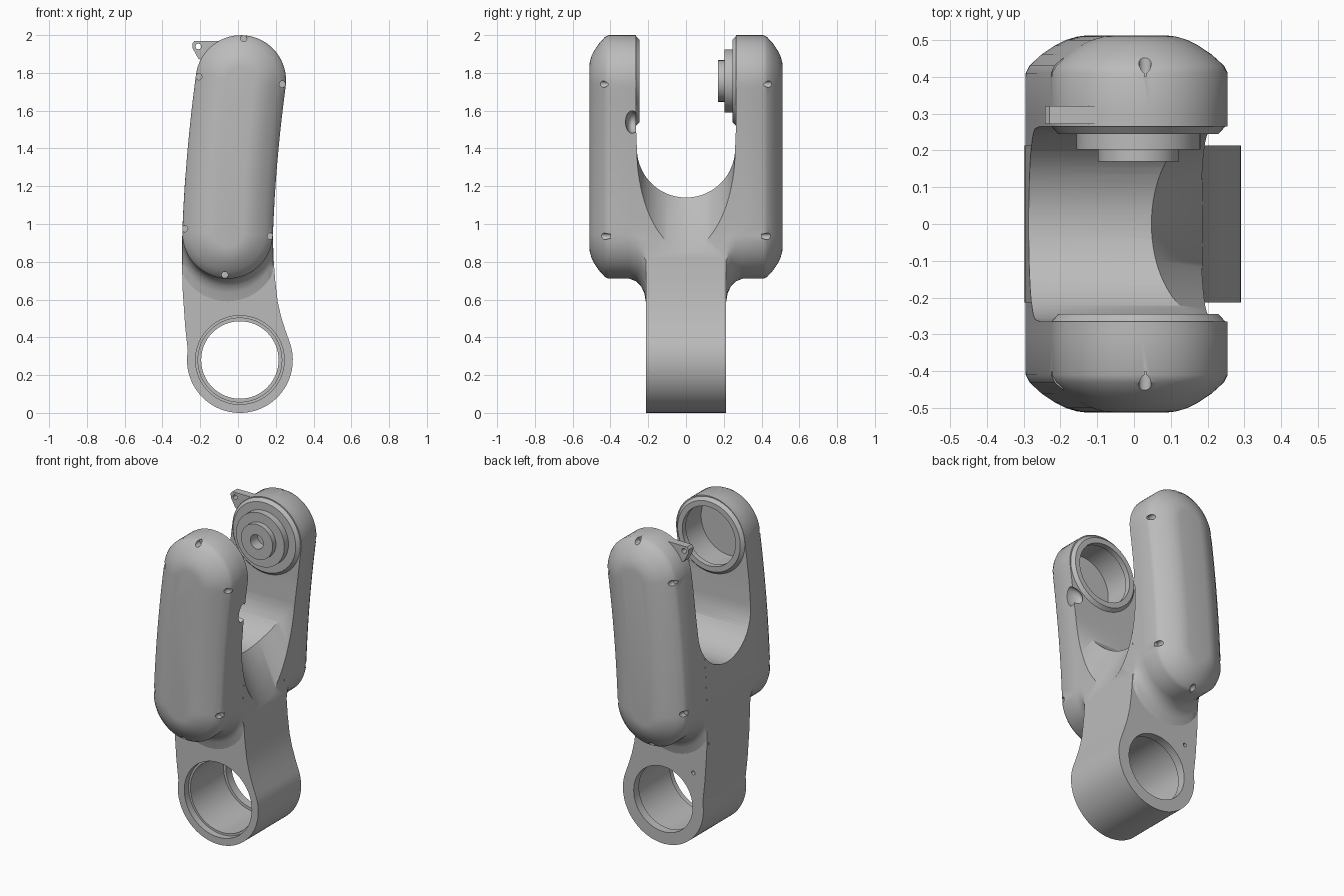
import bpy, bmesh
from math import sin, cos, pi, radians
from mathutils import Matrix, Vector

cube = bpy.data.objects.get("Cube")
if cube:
    bpy.data.objects.remove(cube)

grey = bpy.data.materials.new("cast_grey")
grey.use_nodes = True
colour = (0.5, 0.5, 0.5, 1)
grey.diffuse_color = colour
grey.node_tree.nodes["Principled BSDF"].inputs["Base Color"].default_value = colour

HUB = (0.012, 1.757)      # upper pivot, x and z
RING = (0.01, 0.28)       # lower pivot, x and z
POD_R = 0.24


def finish(bm, name):
    bmesh.ops.recalc_face_normals(bm, faces=bm.faces)
    mesh = bpy.data.meshes.new(name)
    bm.to_mesh(mesh)
    bm.free()
    obj = bpy.data.objects.new(name, mesh)
    bpy.context.collection.objects.link(obj)
    mesh.materials.append(grey)
    return obj


def loft(name, rings, closed=False):
    """Skin equal-length rings of points; cap the ends unless closed."""
    bm = bmesh.new()
    loops = [[bm.verts.new(p) for p in ring] for ring in rings]
    n = len(loops[0])
    pairs = list(zip(loops, loops[1:]))
    if closed:
        pairs.append((loops[-1], loops[0]))
    for a, b in pairs:
        for i in range(n):
            j = (i + 1) % n
            bm.faces.new((a[i], a[j], b[j], b[i]))
    if not closed:
        bm.faces.new(loops[0])
        bm.faces.new(loops[-1])
    return finish(bm, name)


def lathe(name, centre, profile, closed=False, n=64):
    """Turn (radius, y) pairs about an axis along y."""
    cx, cz = centre
    rings = [[(cx + r * cos(2 * pi * i / n), y, cz + r * sin(2 * pi * i / n))
              for i in range(n)] for r, y in profile]
    return loft(name, rings, closed)


def extrude(name, outline, y0, y1):
    return loft(name, [[(x, y, z) for x, z in outline] for y in (y0, y1)])


def cut(obj, cutters):
    for cutter in cutters:
        mod = obj.modifiers.new("cut", 'BOOLEAN')
        mod.operation = 'DIFFERENCE'
        mod.solver = 'EXACT'
        mod.object = cutter
        select(obj)
        bpy.ops.object.modifier_apply(modifier=mod.name)


def select(obj):
    bpy.ops.object.select_all(action='DESELECT')
    obj.select_set(True)
    bpy.context.view_layer.objects.active = obj


def arc(c, r, a0, a1, n):
    return [(c[0] + r * cos(radians(a0 + (a1 - a0) * i / n)),
             c[1] + r * sin(radians(a0 + (a1 - a0) * i / n))) for i in range(n + 1)]


def pod_sides(r):
    """Right side, top cap and left side of the curved pod outline."""
    a, b, c = Vector((-0.055, 0.95)), Vector((-0.04, 1.35)), Vector((0.015, 1.76))
    right, left = [], []
    for i in range(15):
        t = i / 14
        p = a * (1 - t) ** 2 + b * 2 * t * (1 - t) + c * t * t
        d = ((b - a) * (1 - t) + (c - b) * t).normalized()
        right.append((p.x + r * d.y, p.y - r * d.x))
        left.append((p.x - r * d.y, p.y + r * d.x))
    return right + arc(c, r, -7, 173, 32)[1:-1] + left[::-1]


def pod_ring(y, inset):
    """Pod outline at depth y; a negative inset flares the lower end only."""
    pts = pod_sides(POD_R - 0.0005 - max(inset, 0))
    for i in range(1, 32):
        a = radians(180 + 180 * i / 32)
        r = POD_R - 0.0005 - max(inset, 0) + max(-inset, 0) * -sin(a)
        x = -0.055 + r * cos(a)
        pts.append((min(max(x, -0.295), 0.186), 0.95 + r * sin(a)))
    return [(x, y, z) for x, z in pts]


# Shared cutters: U slot between the arms and sloping scoop on one side
slot_profile = [(0.26 * cos(a), 1.4 + 0.26 * sin(a))
                for a in (pi + pi * i / 40 for i in range(41))]
slot_profile += [(0.265, 1.52), (0.265, 2.2), (-0.265, 2.2), (-0.265, 1.52)]
slot = loft("slot_cutter", [[(x, y, z) for y, z in slot_profile] for x in (-0.6, 0.6)])

bm = bmesh.new()
bmesh.ops.create_cone(bm, cap_ends=True, segments=80, radius1=0.26, radius2=0.26, depth=1.6)
tilt = Vector((0.15, 0, -0.305)).to_track_quat('Z', 'Y').to_matrix().to_4x4()
bmesh.ops.transform(bm, matrix=Matrix.Translation((0.283, 0, 1.25)) @ tilt, verts=bm.verts)
scoop = finish(bm, "scoop_cutter")

# Spine: full side outline with the lower pivot ring
outline = pod_sides(POD_R)
outline += [(-0.297, 0.8), (-0.293, 0.65), (-0.28, 0.46)]
outline += arc(RING, 0.28, 170, 380, 56)
outline += [(0.25, 0.44), (0.228, 0.51), (0.21, 0.59), (0.197, 0.7), (0.188, 0.82)]
spine = extrude("spine", outline, -0.213, 0.213)
bore = lathe("bore_cutter", RING, [(0.235, -0.3), (0.235, -0.17), (0.222, -0.17),
                                   (0.222, 0.16), (0.205, 0.16), (0.205, 0.3)])
pin_hole = lathe("pin_cutter", (-0.2, 0.5), [(0.012, 0.18), (0.012, 0.25)], n=16)
cut(spine, [slot, scoop, bore, pin_hole])
cutters = [slot, scoop, bore, pin_hole]

# Pods: rounded outer shells with a flared root blending into the spine
profile = [(0.195, -0.17), (0.213, -0.12), (0.221, -0.075), (0.238, -0.04),
           (0.262, -0.015), (0.3, 0), (0.41, 0), (0.43, 0.01), (0.46, 0.043),
           (0.485, 0.08), (0.5, 0.11), (0.509, 0.14), (0.512, 0.165)]
screws = [(0.03, 1.982), (-0.208, 1.78), (0.235, 1.74),
          (-0.283, 0.975), (0.172, 0.935), (-0.07, 0.73)]
pods = []
for s, name in ((-1, "front_pod"), (1, "back_pod")):
    pod = loft(name, [pod_ring(s * y, d) for y, d in profile])
    notches = [lathe("notch_cutter", p, [(0.017, s * 0.4), (0.017, s * 0.56)], n=16)
               for p in screws]
    cut(pod, [slot, scoop] + notches)
    cutters += notches
    pods.append(pod)

# Front pod: bearing cavity and cable opening
cavity = lathe("cavity_cutter", HUB, [(0.198, -0.2), (0.198, -0.45)])
bm = bmesh.new()
bmesh.ops.create_uvsphere(bm, u_segments=32, v_segments=16, radius=1)
bmesh.ops.transform(bm, verts=bm.verts,
                    matrix=Matrix.Translation((0.225, -0.285, 1.54)) @ Matrix.Diagonal((0.08, 0.035, 0.06, 1)))
opening = finish(bm, "opening_cutter")
cut(pods[0], [cavity, opening])
cutters += [cavity, opening]

# Bearing rim on the front pod, stepped hub on the back pod
rim = lathe("bearing_rim", HUB, [(0.236, -0.28), (0.236, -0.265), (0.218, -0.245),
                                 (0.185, -0.245), (0.185, -0.28)], closed=True)
hub = lathe("pivot_hub", HUB, [(0.236, 0.28), (0.236, 0.265), (0.218, 0.245), (0.168, 0.245),
                               (0.168, 0.203), (0.11, 0.203), (0.11, 0.17),
                               (0.045, 0.17), (0.045, 0.24)])

# Small lug with an eyelet on the back pod
lug = extrude("lug", [(-0.1, 1.97), (-0.23, 1.97), (-0.242, 1.955), (-0.24, 1.93),
                      (-0.21, 1.875), (-0.1, 1.82)], 0.272, 0.32)
eyelet = lathe("eyelet_cutter", (-0.21, 1.94), [(0.015, 0.2), (0.015, 0.4)], n=20)
cut(lug, [eyelet])
cutters.append(eyelet)

for c in cutters:
    bpy.data.objects.remove(c)
for obj in [spine, rim, hub, lug] + pods:
    select(obj)
    bpy.ops.object.shade_smooth_by_angle(angle=radians(32))
